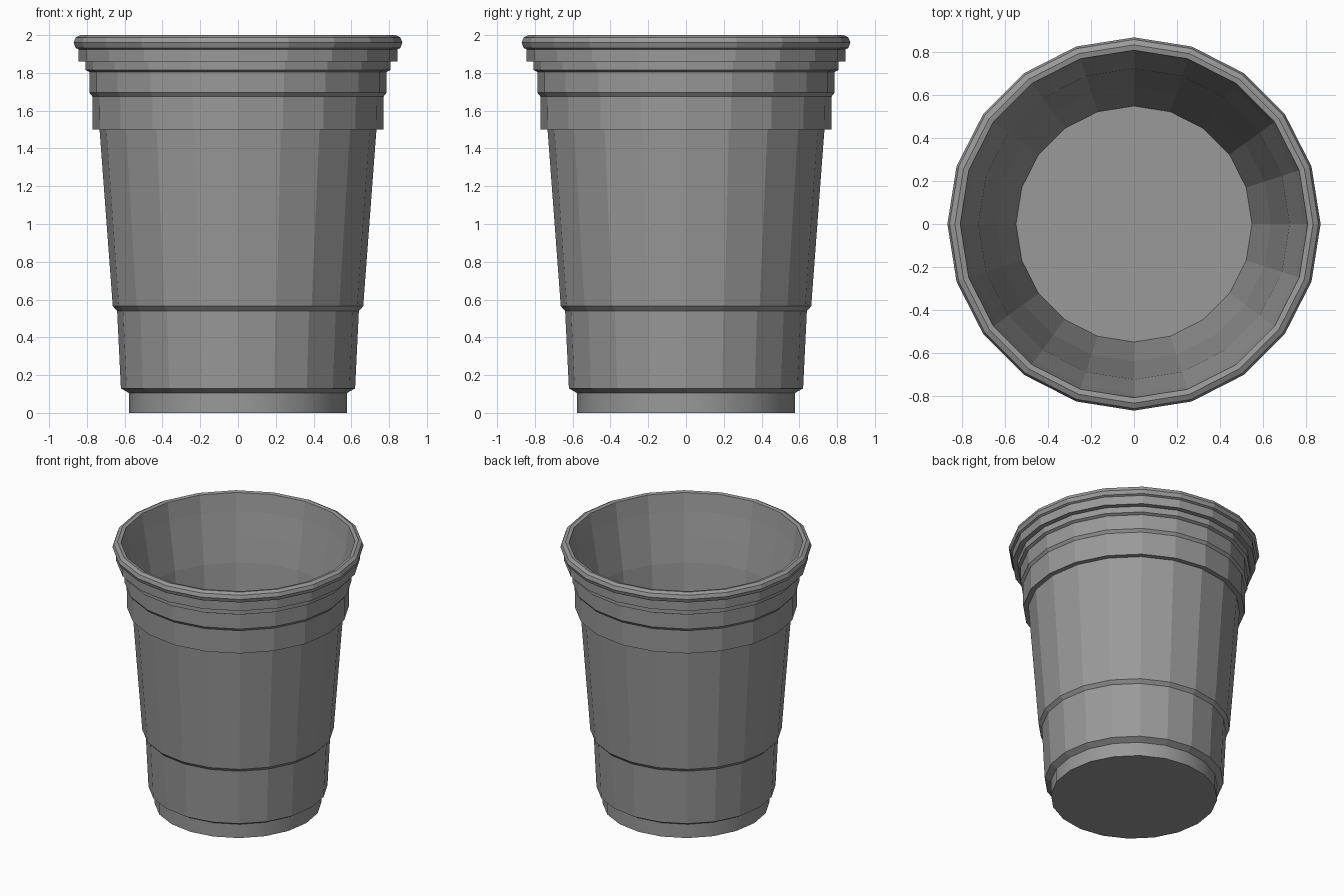
import bpy, bmesh, math

if "Cube" in bpy.data.objects:
    bpy.data.objects.remove(bpy.data.objects["Cube"])

SIDES = 20


def lathe(name, profile, smooth_bands=()):
    """Revolve an (r, z) profile around z; both ends are capped with flat discs."""
    bm = bmesh.new()
    rings = []
    for r, z in profile:
        rings.append([bm.verts.new((r * math.cos(2 * math.pi * i / SIDES),
                                    r * math.sin(2 * math.pi * i / SIDES), z))
                      for i in range(SIDES)])
    for n, (a, b) in enumerate(zip(rings, rings[1:])):
        for i in range(SIDES):
            j = (i + 1) % SIDES
            face = bm.faces.new((a[i], a[j], b[j], b[i]))
            face.smooth = n in smooth_bands
    bm.faces.new(rings[0][::-1])
    bm.faces.new(rings[-1])
    # Keep the ring edges of smooth bands sharp
    for n in smooth_bands:
        for ring in (rings[n], rings[n + 1]):
            for i in range(SIDES):
                bm.edges.get((ring[i], ring[(i + 1) % SIDES])).smooth = False
    bmesh.ops.recalc_face_normals(bm, faces=bm.faces)
    mesh = bpy.data.meshes.new(name)
    bm.to_mesh(mesh)
    bm.free()
    obj = bpy.data.objects.new(name, mesh)
    bpy.context.collection.objects.link(obj)
    return obj


# Outside: foot, stepped tapering body, grip bands
outside = [
    (0.577, 0.0), (0.577, 0.105), (0.62, 0.13),
    (0.64, 0.54), (0.663, 0.565), (0.733, 1.5),
    (0.769, 1.5), (0.771, 1.675), (0.787, 1.695),
    (0.787, 1.805), (0.808, 1.815), (0.808, 1.86),
    (0.845, 1.86), (0.845, 1.925),
]
# Rolled rim
rim = [(0.86, 1.932), (0.87, 1.96), (0.86, 1.987), (0.835, 2.0), (0.81, 1.995)]
# Inside wall down to the floor
inside = [(0.79, 1.86), (0.757, 1.68), (0.725, 1.5), (0.64, 0.55), (0.55, 0.03)]

cup = lathe("cup", outside + rim + inside, smooth_bands=(0,))

# Dark grey plastic
plastic = bpy.data.materials.new("dark_grey_plastic")
plastic.diffuse_color = (0.32, 0.32, 0.32, 1.0)
plastic.use_nodes = True
plastic.node_tree.nodes["Principled BSDF"].inputs["Base Color"].default_value = plastic.diffuse_color
cup.data.materials.append(plastic)
